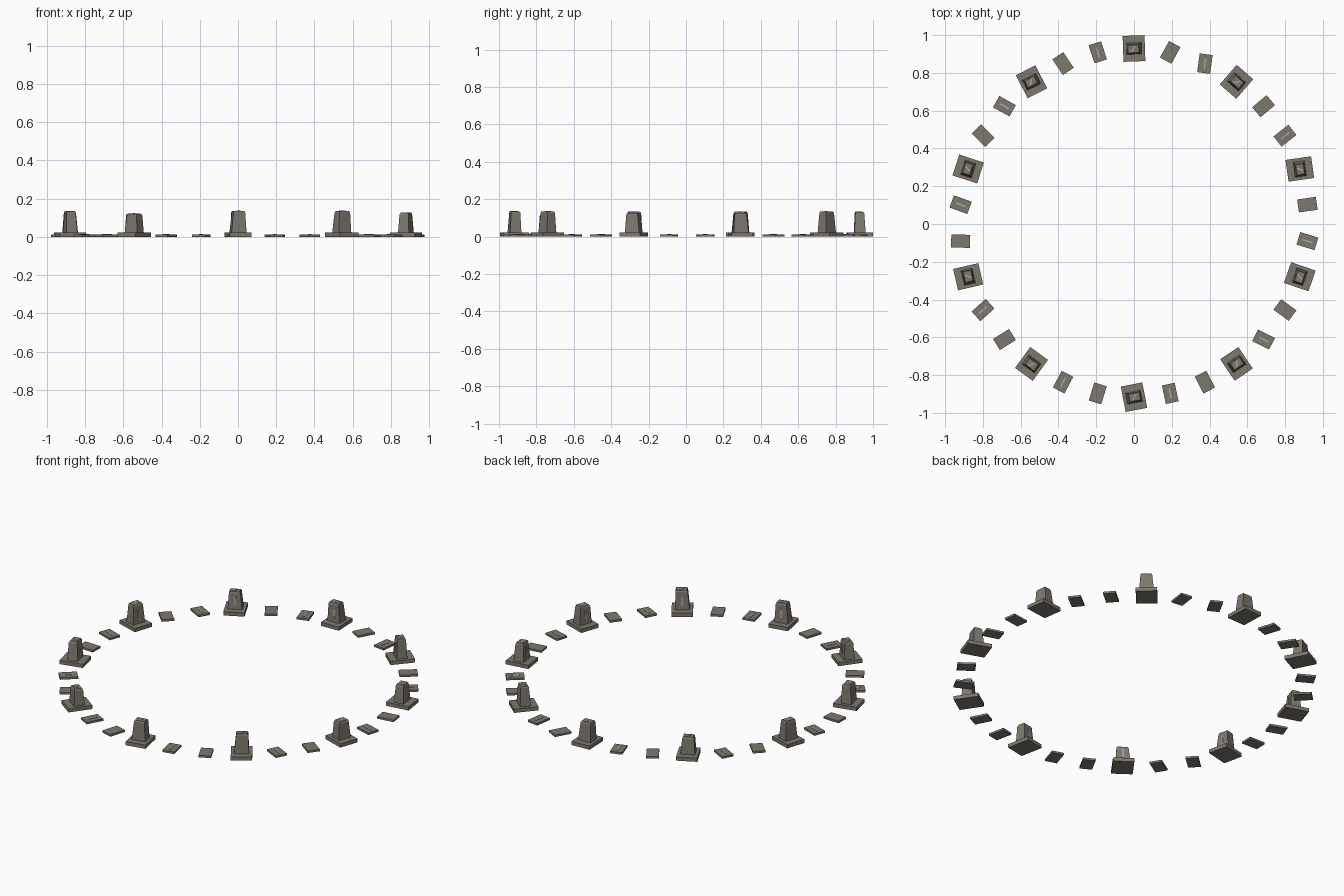
import bpy, bmesh, random
from math import radians, cos, sin
from mathutils import Matrix

if "Cube" in bpy.data.objects:
    bpy.data.objects.remove(bpy.data.objects["Cube"])

random.seed(4)
RADIUS, CENTRE_Y = 0.923, 0.006


def material(name, rgb):
    m = bpy.data.materials.new(name)
    m.diffuse_color = (*rgb, 1)
    m.use_nodes = True
    m.node_tree.nodes["Principled BSDF"].inputs["Base Color"].default_value = m.diffuse_color
    return m


STONE = material("weathered_stone", (0.21, 0.19, 0.155))
PALE = material("pale_carving", (0.42, 0.40, 0.36))


def loft(name, sections, frame, mat):
    """Solid through rectangles: (z, half_x, half_y, shift_x, shift_y, jitter)."""
    bm = bmesh.new()
    rings = []
    for z, hx, hy, ox, oy, j in sections:
        rings.append([bm.verts.new((ox + sx * hx + random.uniform(-j, j),
                                    oy + sy * hy + random.uniform(-j, j),
                                    z + random.uniform(-j, j)))
                      for sx, sy in ((-1, -1), (1, -1), (1, 1), (-1, 1))])
    for a, b in zip(rings, rings[1:]):
        for i in range(4):
            k = (i + 1) % 4
            bm.faces.new((a[i], a[k], b[k], b[i]))
    bm.faces.new(rings[0][::-1])
    bm.faces.new(rings[-1])
    bmesh.ops.recalc_face_normals(bm, faces=bm.faces)
    mesh = bpy.data.meshes.new(name)
    bm.to_mesh(mesh)
    bm.free()
    mesh.materials.append(mat)
    ob = bpy.data.objects.new(name, mesh)
    ob.matrix_world = frame
    bpy.context.collection.objects.link(ob)
    return ob


def box(name, size, frame, mat):
    x, y, z = (s / 2 for s in size)
    return loft(name, [(-z, x, y, 0, 0, 0), (z, x, y, 0, 0, 0)], frame, mat)


def ring_frame(angle, turn):
    """Local x points outward from the circle, plus a small turn."""
    a = radians(angle)
    return (Matrix.Translation((RADIUS * cos(a), CENTRE_Y + RADIUS * sin(a), 0))
            @ Matrix.Rotation(a + radians(turn), 4, 'Z'))


def at(frame, x, y, z, axis='Z', deg=0):
    return frame @ Matrix.Translation((x, y, z)) @ Matrix.Rotation(radians(deg), 4, axis)


# Hand-set turns, counter-clockwise from the first group
pedestal_turn = [-10, -5, 2, -9, 0, -5, 0, 11, -2, -1]
plain_turn = [2, -2, -17, 10, -15, -8, -10, -5, 3, -6]
carved_turn = [8, 16, 6, 13, -14, 12, -4, 0, 15, -11]
heights = [0.128, 0.137, 0.134, 0.124, 0.135, 0.135, 0.122, 0.137, 0.137, 0.128]

for i in range(10):
    # Plinth under each standing stone
    f = ring_frame(18 + 36 * i, pedestal_turn[i])
    box("plinth", (0.137, 0.116, 0.022), at(f, 0, 0, 0.011), STONE)

    # Tapered standing stone with a rough chamfered top
    h = heights[i]
    lx, ly = random.uniform(-.002, .002), random.uniform(-.003, .003)
    loft("standing_stone", [
        (0.022, 0.030, 0.040, 0, 0, 0),
        (h - 0.010, 0.024, 0.032, lx, ly, 0.0015),
        (h - 0.002, 0.020, 0.028, lx, ly, 0.0015)], f, STONE)

    # Pale carved strokes on the inward face and on top
    box("stone_carving", (0.004, 0.008, 0.055),
        at(f, -0.0275, 0, 0.072, 'Y', 3.5), PALE)
    box("top_carving", (0.034, 0.007, 0.003), at(f, lx, ly, h - 0.0015, 'Z', -35), PALE)

    # Plain paving slab
    f = ring_frame(6 + 36 * i, plain_turn[i])
    box("plain_slab", (0.10, 0.069, 0.012), at(f, 0, 0, 0.006), STONE)

    # Carved paving slab
    f = ring_frame(30 + 36 * i, carved_turn[i])
    box("carved_slab", (0.10, 0.069, 0.012), at(f, 0, 0, 0.006), STONE)
    box("slab_carving", (0.055, 0.008, 0.003), at(f, 0, 0, 0.0128), PALE)
